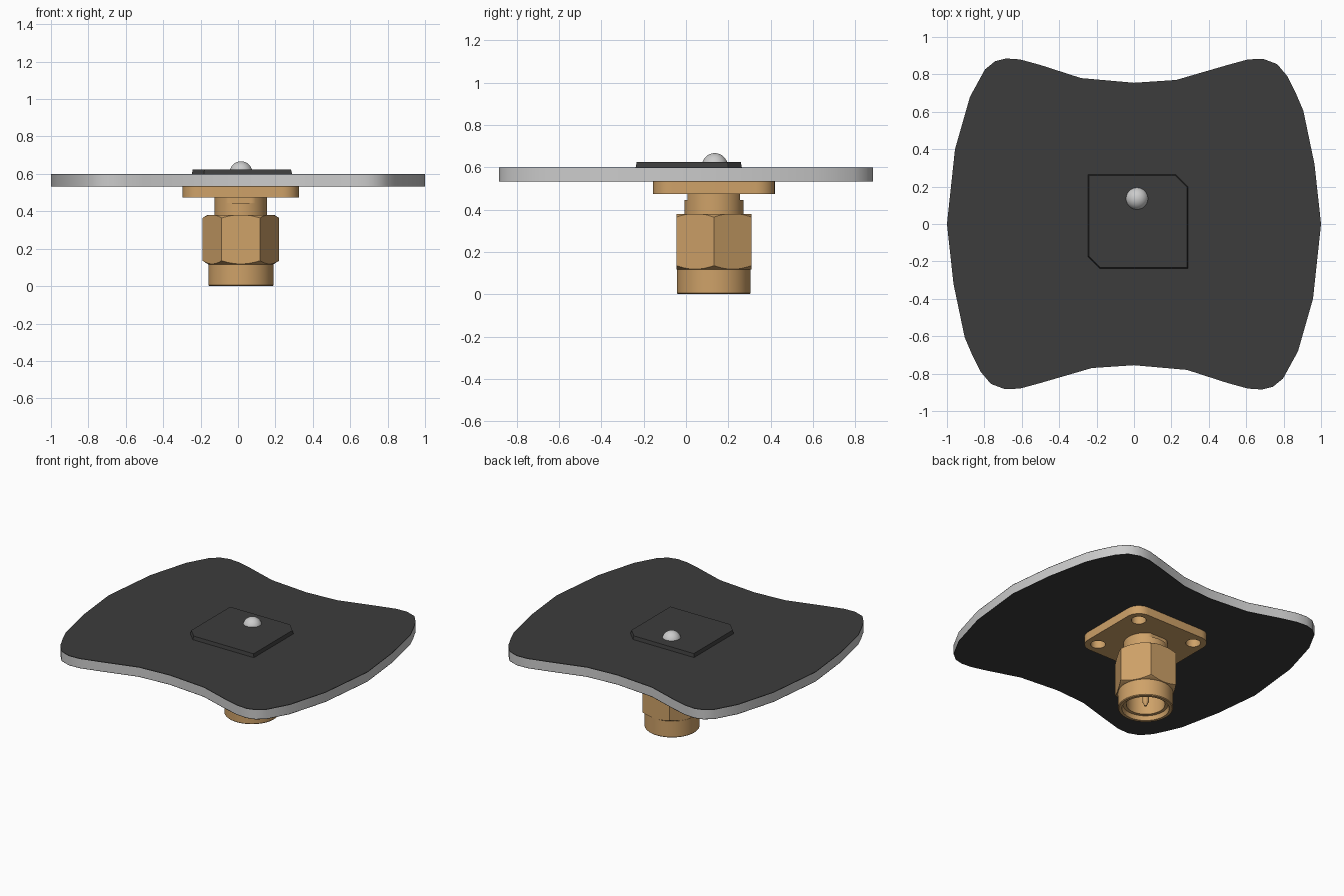
import bpy, bmesh, math

if "Cube" in bpy.data.objects:
    bpy.data.objects.remove(bpy.data.objects["Cube"])

CX, CY = 0.015, 0.132          # connector axis


def material(name, rgb):
    m = bpy.data.materials.new(name)
    m.diffuse_color = (*rgb, 1)
    m.use_nodes = True
    m.node_tree.nodes["Principled BSDF"].inputs["Base Color"].default_value = m.diffuse_color
    return m


DARK = material("dark_coating", (0.045, 0.045, 0.045))
BRASS = material("brass", (0.62, 0.36, 0.14))


def finish(bm, name, mat):
    bmesh.ops.recalc_face_normals(bm, faces=bm.faces)
    me = bpy.data.meshes.new(name)
    bm.to_mesh(me)
    bm.free()
    ob = bpy.data.objects.new(name, me)
    bpy.context.collection.objects.link(ob)
    if mat:
        me.materials.append(mat)
    return ob


def prism(name, outlines, z0, z1, mat=None, inset=0.0):
    """Extrude closed outlines from z0 to z1; inset draws the top in."""
    bm = bmesh.new()
    for pts in outlines:
        n = len(pts)
        low = [bm.verts.new((x, y, z0)) for x, y in pts]
        top = [bm.verts.new((x * (1 - inset), y * (1 - inset), z1)) for x, y in pts]
        bm.faces.new(low[::-1])
        bm.faces.new(top)
        for i in range(n):
            j = (i + 1) % n
            bm.faces.new((low[i], low[j], top[j], top[i]))
    return finish(bm, name, mat)


def lathe(name, profile, mat=None, closed=False, steps=64):
    """Spin an (r, z) profile around the z axis."""
    bm = bmesh.new()
    vs = [bm.verts.new((r, 0, z)) for r, z in profile]
    edges = [bm.edges.new(p) for p in zip(vs, vs[1:])]
    if closed:
        edges.append(bm.edges.new((vs[-1], vs[0])))
    bmesh.ops.spin(bm, geom=vs + edges, cent=(0, 0, 0), axis=(0, 0, 1),
                   angle=math.tau, steps=steps)
    bmesh.ops.remove_doubles(bm, verts=bm.verts, dist=1e-5)
    return finish(bm, name, mat)


def circle(r, n=48, x=0.0, y=0.0):
    return [(x + r * math.cos(math.tau * i / n), y + r * math.sin(math.tau * i / n))
            for i in range(n)]


def rounded_rect(hx, hy, r, n=8):
    pts = []
    for k, (sx, sy) in enumerate(((1, 1), (-1, 1), (-1, -1), (1, -1))):
        for i in range(n + 1):
            a = math.pi / 2 * (k + i / n)
            pts.append((sx * (hx - r) + r * math.cos(a), sy * (hy - r) + r * math.sin(a)))
    return pts


def boolean(ob, cutter, op):
    mod = ob.modifiers.new("cut", 'BOOLEAN')
    mod.operation, mod.object, mod.solver = op, cutter, 'EXACT'
    bpy.context.view_layer.objects.active = ob
    bpy.ops.object.modifier_apply(modifier=mod.name)
    bpy.data.objects.remove(cutter)


# Board: half outline, repeated by a half turn
half = [(1, 0), (.965, .32), (.905, .607), (.865, .70), (.82, .79), (.765, .855),
        (.69, .883), (.61, .88), (.5, .85), (.225, .77), (0, .755), (-.283, .78),
        (-.5, .85), (-.61, .88), (-.684, .885), (-.743, .87), (-.797, .826),
        (-.877, .68), (-.957, .40)]
outline = half + [(-x, -y) for x, y in half]
prism("board_core", [outline], 0.536, 0.596)
prism("board_top_layer", [outline], 0.596, 0.600, DARK)
prism("board_bottom_layer", [outline], 0.532, 0.536, DARK)

# Patch with two clipped corners
px, py, c = 0.268, 0.251, 0.064
patch = prism("patch", [[(px, -py), (px, py - c), (px - c, py),
                         (-px, py), (-px, c - py), (c - px, -py)]],
              0.600, 0.624, DARK, inset=0.02)
patch.location = (0.021, 0.013, 0)

# Solder dome on the patch
R, base = 0.061, 0.606
dome = lathe("solder_dome", [(0, 0.6), (R, 0.6)] +
             [(R * math.cos(a), base + R * math.sin(a))
              for a in (math.pi / 2 * i / 12 for i in range(13))], steps=40)
dome.location = (0.016, 0.136, 0)

# Mounting flange with four holes
flange = prism("flange", [rounded_rect(0.311, 0.288, 0.09)], 0.474, 0.532, BRASS)
holes = prism("hole_cutter", [circle(0.047, 32, sx * 0.225, sy * 0.2)
                              for sx in (1, -1) for sy in (1, -1)], 0.4, 0.6)
boolean(flange, holes, 'DIFFERENCE')

# Collar: round below, two flats above
collar = prism("collar", [circle(0.14, 64)], 0.30, 0.445, BRASS)
neck = prism("collar_flats", [[(x, max(-0.124, min(0.124, y))) for x, y in circle(0.14, 64)]],
             0.445, 0.474, BRASS)

# Hex nut, ends chamfered by a turned envelope
nut = prism("hex_nut", [circle(0.205, 6)], 0.115, 0.38, BRASS)
envelope = lathe("nut_envelope", [(0.138, 0.10), (0.148, 0.10), (0.212, 0.14), (0.212, 0.36),
                                  (0.164, 0.39), (0.138, 0.39)], closed=True)
boolean(nut, envelope, 'INTERSECT')

# Hollow sleeve and centre pin
sleeve = lathe("sleeve", [(0, 0.20), (0.122, 0.20), (0.122, 0.03), (0.143, 0.03), (0.15, 0),
                          (0.169, 0), (0.174, 0.005), (0.174, 0.116), (0.15, 0.116),
                          (0.15, 0.21), (0, 0.21)], BRASS)
pin = lathe("centre_pin", [(0, 0.02), (0.008, 0.02), (0.011, 0.03), (0.021, 0.05),
                           (0.021, 0.205), (0, 0.205)], BRASS, steps=24)

for ob in (flange, collar, neck, nut, sleeve, pin):
    ob.location = (CX, CY, 0)

# Smooth the curved surfaces, keep hard edges
for ob in bpy.context.scene.objects:
    ob.select_set(True)
    bpy.context.view_layer.objects.active = ob
bpy.ops.object.shade_smooth_by_angle(angle=math.radians(35))
